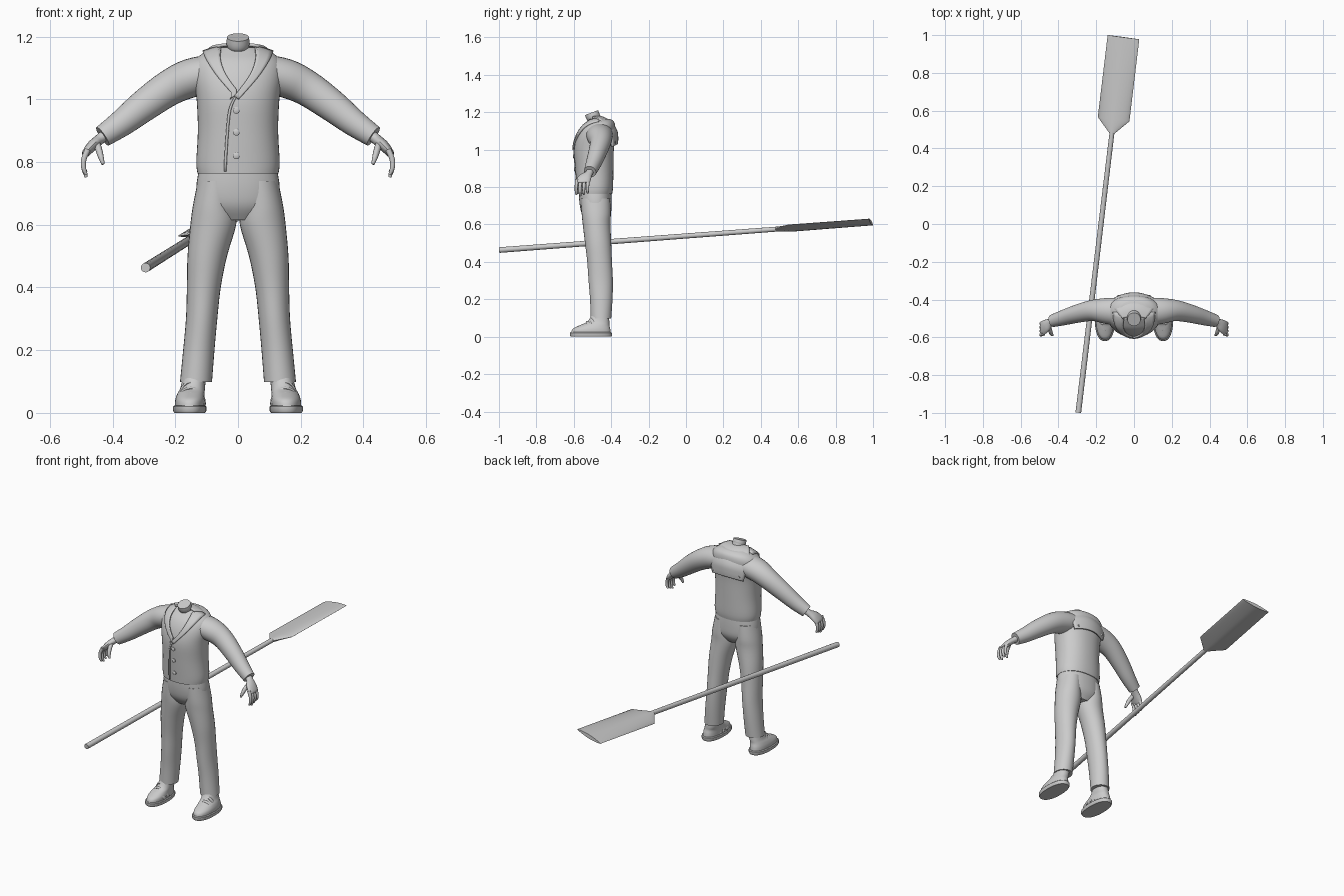
import bpy, bmesh, math
from mathutils import Vector
from mathutils.bvhtree import BVHTree

if "Cube" in bpy.data.objects:
    bpy.data.objects.remove(bpy.data.objects["Cube"])

GREY = (0.6, 0.6, 0.6, 1)
mat = bpy.data.materials.new("plain grey")
mat.use_nodes = True
mat.diffuse_color = GREY
mat.node_tree.nodes["Principled BSDF"].inputs["Base Color"].default_value = GREY
X, Y, Z = Vector((1, 0, 0)), Vector((0, 1, 0)), Vector((0, 0, 1))


def finish(name, bm, angle=40):
    bmesh.ops.recalc_face_normals(bm, faces=bm.faces)
    me = bpy.data.meshes.new(name)
    bm.to_mesh(me)
    bm.free()
    me.materials.append(mat)
    me.shade_smooth()
    me.set_sharp_from_angle(angle=math.radians(angle))
    ob = bpy.data.objects.new(name, me)
    bpy.context.collection.objects.link(ob)
    return ob


def smooth_path(rows, steps):
    """Catmull-Rom through rows of numbers."""
    rows = [Vector(r) for r in rows]
    if steps == 1:
        return rows
    out = []
    for i in range(len(rows) - 1):
        p1, p2 = rows[i], rows[i + 1]
        p0, p3 = rows[max(i - 1, 0)], rows[min(i + 2, len(rows) - 1)]
        for k in range(steps):
            t = k / steps
            out.append(0.5 * (2 * p1 + (p2 - p0) * t + (2 * p0 - 5 * p1 + 4 * p2 - p3) * t ** 2
                              + (3 * p1 - p0 - 3 * p2 + p3) * t ** 3))
    return out + [rows[-1]]


def tube(name, rows, side=X, normal=None, power=2, n=28, steps=4, mirror=1):
    """Loft of rounded sections; each row is x, y, z, half width, half depth."""
    bm = bmesh.new()
    rows = smooth_path(rows, steps)
    pts = [Vector(r[:3]) for r in rows]
    rings = []
    for i, r in enumerate(rows):
        t = normal or (pts[min(i + 1, len(pts) - 1)] - pts[max(i - 1, 0)]).normalized()
        u = (side - t * side.dot(t)).normalized()
        v = t.cross(u)
        ring = []
        for k in range(n):
            c, s = math.cos(math.tau * k / n), math.sin(math.tau * k / n)
            c = math.copysign(abs(c) ** (2 / power), c)
            s = math.copysign(abs(s) ** (2 / power), s)
            p = pts[i] + u * r[3] * c + v * r[4] * s
            ring.append(bm.verts.new((p.x * mirror, p.y, p.z)))
        rings.append(ring)
    for a, b in zip(rings, rings[1:]):
        for k in range(n):
            bm.faces.new((a[k], a[k - 1], b[k - 1], b[k]))
    bm.faces.new(rings[0])
    bm.faces.new(rings[-1])
    return finish(name, bm)


def sheet(name, grid, thick):
    """Thin solid cloth from a grid of points."""
    bm = bmesh.new()
    g = [[bm.verts.new(p) for p in row] for row in grid]
    for a, b in zip(g, g[1:]):
        for k in range(len(a) - 1):
            bm.faces.new((a[k], a[k + 1], b[k + 1], b[k]))
    ob = finish(name, bm)
    mod = ob.modifiers.new("thickness", "SOLIDIFY")
    mod.thickness, mod.offset = thick, 0
    return ob


# Jacket body
jacket = tube("jacket_body", [
    (0, -.488, .763, .129, .093), (0, -.487, .80, .133, .097), (0, -.49, .9, .128, .102),
    (0, -.492, 1.0, .132, .106), (0, -.482, 1.07, .142, .102), (0, -.468, 1.12, .138, .09),
    (0, -.456, 1.15, .108, .07), (0, -.458, 1.165, .07, .05)],
    normal=Z, power=2.2, n=48)
bm = bmesh.new()
bm.from_mesh(jacket.data)
surface = BVHTree.FromBMesh(bm)
bm.free()


def drape(x, z, lift):
    hit = surface.ray_cast(Vector((x, -2, z)), Y)[0]
    return Vector((x, (hit.y if hit else -.46) - lift, z))


# Front opening, lapels and buttons
edge = smooth_path([(0, 1.02), (-.025, .97), (-.035, .88), (-.042, .755)], 5)
sheet("jacket_front_edge", [[drape(x - .004, z, .002), drape(x + .004, z, .002)] for x, z in edge], .006)
lapel = smooth_path([(.052, 1.172, .112, 1.152), (.056, 1.13, .096, 1.118),
                     (.036, 1.075, .062, 1.068), (-.012, 1.01, .002, 1.0)], 5)
for m, label in ((1, "left"), (-1, "right")):
    grid = []
    for a, b, c, d in lapel:
        shift = 0 if m > 0 else min(0, a) * 2
        grid.append([drape(m * (a + (c - a) * k / 4) + shift, b + (d - b) * k / 4, .006)
                     for k in range(5)])
    sheet(label + "_lapel", grid, .009)
for i, z in enumerate((.965, .895, .82)):
    p = drape(-.005, z, 0)
    tube(f"button_{i + 1}", [(p.x, p.y + .008, z, .011, .011), (p.x, p.y - .005, z, .011, .011),
                             (p.x, p.y - .007, z, .008, .008)], n=16, steps=1)

# Collar flap over the back
rows = smooth_path([(1.176, -.49, .062), (1.172, -.445, .09), (1.145, -.402, .112),
                    (1.10, -.372, .112), (1.06, -.367, .108), (1.03, -.369, .1)], 4)
grid = []
for z, y, w in rows:
    xs = [w * k / 8 for k in range(-8, 9)]
    grid.append([Vector((x, y - 2.6 * x * x, z - 1.3 * x * x)) for x in xs])
sheet("back_collar", grid, .01)
for m, label in ((1, "left"), (-1, "right")):
    tube(label + "_collar_stud", [(m * .08, -.395, 1.04, .007, .007),
                                  (m * .08, -.377, 1.04, .007, .007)], n=12, steps=1)

# Neck and shirt neckline
tube("neck", [(0, -.478, 1.10, .055, .05), (0, -.482, 1.135, .042, .042), (0, -.49, 1.165, .035, .036),
              (0, -.498, 1.18, .037, .038), (0, -.505, 1.198, .035, .037)])
bm = bmesh.new()
loop = []
for k in range(32):
    a = math.tau * k / 32
    c = Vector((.05 * math.cos(a), -.49 + .05 * math.sin(a), 1.138 + .022 * math.sin(a)))
    out = Vector((math.cos(a), math.sin(a), 0))
    loop.append([bm.verts.new(c + out * .005 * math.cos(b) + Z * .005 * math.sin(b))
                 for b in (0, math.pi / 2, math.pi, math.pi * 1.5)])
for k in range(32):
    for j in range(4):
        bm.faces.new((loop[k][j], loop[k - 1][j], loop[k - 1][j - 1], loop[k][j - 1]))
finish("shirt_neckline", bm, 100)

# Trouser seat
tube("trouser_seat", [(0, -.487, .79, .122, .086), (0, -.484, .72, .133, .086),
                      (0, -.48, .66, .125, .078), (0, -.478, .615, .07, .05)],
     normal=Z, power=2.2, n=40)

for m, label in ((1, "left_"), (-1, "right_")):
    # Trouser leg
    tube(label + "trouser_leg", [
        (.068, -.484, .74, .06, .078), (.076, -.48, .66, .068, .078), (.079, -.478, .6, .073, .074),
        (.098, -.47, .5, .063, .07), (.109, -.462, .4, .054, .066), (.116, -.456, .3, .05, .065),
        (.125, -.453, .2, .05, .06), (.134, -.455, .098, .051, .055)], normal=Z, mirror=m)
    # Sleeve
    tube(label + "sleeve", [
        (.07, -.465, 1.085, .075, .06), (.15, -.46, 1.068, .068, .062), (.22, -.458, 1.036, .056, .057),
        (.3, -.475, .98, .048, .051), (.37, -.495, .925, .041, .043), (.432, -.513, .882, .033, .035)],
        side=Y, mirror=m)
    # Hand
    tube(label + "palm", [
        (.415, -.508, .893, .02, .018), (.442, -.52, .872, .021, .017), (.465, -.538, .852, .034, .017),
        (.484, -.552, .83, .037, .013), (.488, -.554, .822, .03, .009)], side=Y, n=16, mirror=m)
    for i in range(4):
        y = -.583 + i * .02
        tip = .752 + .008 * abs(i - 1)
        tube(f"{label}finger_{i + 1}", [
            (.479, y, .84, .01, .01), (.492, y - .003, .808, .009, .009),
            (.492, y - .004, .78, .008, .008), (.484, y - .002, tip, .005, .005)],
            side=Y, n=10, mirror=m)
    tube(label + "thumb", [
        (.452, -.535, .862, .012, .013), (.444, -.565, .84, .011, .012), (.437, -.582, .815, .009, .01),
        (.43, -.588, .793, .005, .006)], side=X, n=10, mirror=m)
    # Shoe
    tube(label + "sole", [
        (.154, -.508, 0, .049, .108), (.154, -.508, .006, .053, .112), (.154, -.508, .02, .053, .112),
        (.154, -.508, .024, .049, .108)], normal=Z, power=2.3, n=40, steps=1, mirror=m)
    tube(label + "shoe_upper", [
        (.154, -.508, .02, .047, .106), (.153, -.505, .042, .047, .1), (.15, -.488, .062, .043, .078),
        (.144, -.468, .082, .039, .058), (.138, -.457, .125, .036, .044)],
        normal=Z, power=2.2, n=36, mirror=m)
    # Shoe straps
    for i, (y, top, w) in enumerate(((-.555, .06, .042), (-.525, .078, .043), (-.505, .097, .039))):
        strap = []
        for k in range(13):
            a = math.pi * k / 12
            strap.append((.151 + w * math.cos(a), y + .025 * (1 - math.sin(a)),
                          .028 + (top - .028) * math.sin(a), .01, .006))
        tube(f"{label}shoe_strap_{i + 1}", strap, side=Y, n=10, steps=1, mirror=m)


# Oar: round shaft and tilted lens-shaped blade
def on_oar(y, a, b):
    return (-.295 + .1203 * (y + 1), y, .463 + .0755 * (y + 1), a, b)


tube("oar_shaft", [on_oar(-.998, .015, .015), on_oar(.52, .013, .013)], n=20, steps=1)
tilt = Vector((math.cos(.2), 0, math.sin(.2)))
tube("oar_blade", [on_oar(.48, .014, .013), on_oar(.555, .086, .014), on_oar(.989, .086, .011)],
     side=tilt, power=1.5, n=32, steps=1)
